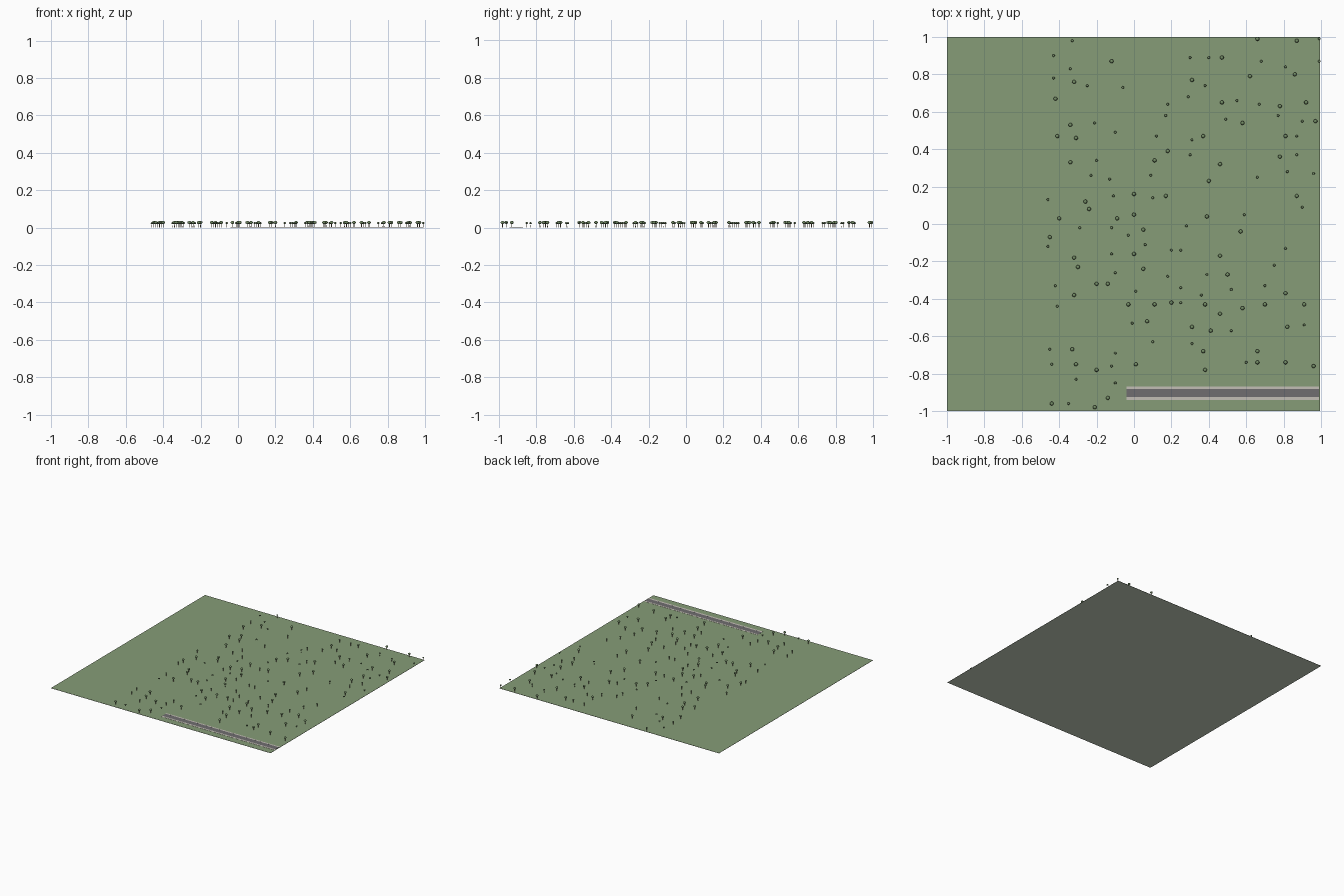
import bpy
import bmesh
import random
from mathutils import Matrix

random.seed(4)
if "Cube" in bpy.data.objects:
    bpy.data.objects.remove(bpy.data.objects["Cube"], do_unlink=True)


def material(name, colour):
    mat = bpy.data.materials.new(name)
    mat.use_nodes = True
    rgba = (*colour, 1)
    mat.diffuse_color = rgba
    mat.node_tree.nodes["Principled BSDF"].inputs["Base Color"].default_value = rgba
    return mat


grass = material("grass green", (0.24, 0.335, 0.186))
base = material("pale base", (0.58, 0.66, 0.53))
asphalt = material("asphalt grey", (0.16, 0.155, 0.16))
concrete = material("pavement grey", (0.55, 0.52, 0.47))
leaves = material("leaf green", (0.17, 0.26, 0.13))
bark = material("bark brown", (0.27, 0.2, 0.14))


def finish(bm, name, mats):
    mesh = bpy.data.meshes.new(name)
    bm.to_mesh(mesh)
    bm.free()
    for mat in mats:
        mesh.materials.append(mat)
    return mesh


def place(name, mesh):
    obj = bpy.data.objects.new(name, mesh)
    bpy.context.collection.objects.link(obj)
    return obj


def slab(name, x0, x1, y0, y1, z0, z1, mat):
    """Flat box between the given limits."""
    bm = bmesh.new()
    centre = Matrix.Translation(((x0 + x1) / 2, (y0 + y1) / 2, (z0 + z1) / 2))
    size = Matrix.Diagonal((x1 - x0, y1 - y0, z1 - z0, 1))
    bmesh.ops.create_cube(bm, size=1, matrix=centre @ size)
    return place(name, finish(bm, name, [mat]))


def tree_mesh(name, radius, middle):
    """Rounded crown on a short tapered trunk."""
    bm = bmesh.new()
    bmesh.ops.create_cone(bm, cap_ends=True, segments=6, radius1=radius * 0.2,
                          radius2=radius * 0.15, depth=middle,
                          matrix=Matrix.Translation((0, 0, middle / 2)))
    trunk_faces = set(bm.faces)
    crown = Matrix.Translation((0, 0, middle)) @ Matrix.Diagonal((1, 1, 0.75, 1))
    bmesh.ops.create_icosphere(bm, subdivisions=2, radius=radius, matrix=crown)
    for face in bm.faces:
        face.material_index = 1 if face in trunk_faces else 0
        face.smooth = face not in trunk_faces
    return finish(bm, name, [leaves, bark])


# Pale base sheet under the grass, showing along the front edge
slab("base", -1, 0.995, -1, 1, 0, 0.001, base)
slab("ground", -1, 0.995, -0.996, 1, 0.001, 0.0016, grass)

# Road with a pavement on each side
slab("road", -0.04, 0.99, -0.926, -0.882, 0.001, 0.0024, asphalt)
slab("pavement_back", -0.04, 0.99, -0.882, -0.87, 0.001, 0.0026, concrete)
slab("pavement_front", -0.04, 0.99, -0.941, -0.926, 0.001, 0.0026, concrete)

# Tree positions in hundredths of a unit
large_trees = [
    (-42, 67), (-41, 47), (-32, 76), (-34, 53), (-31, 46), (-34, 33), (-26, 12),
    (-24, 8), (-40, 3), (-45, -7), (-32, -18), (-30, -23), (-32, -38), (-20, -32),
    (-14, -32), (-33, -67), (-31, -75), (-20, -78), (-44, -96), (-21, -98),
    (-14, -93), (-12, 87), (0, 16), (0, 5), (5, -3), (0, -16), (5, -24), (-3, -43),
    (11, 34), (17, 15), (18, 39), (31, 77), (47, 89), (47, 65), (37, 47), (46, 32),
    (40, 23), (39, 4), (58, 54), (62, 79), (66, 99), (57, -4), (46, -17), (50, -27),
    (38, -43), (20, -42), (46, -48), (31, -55), (41, -57), (58, -45), (37, -68),
    (38, -78), (66, -68), (81, -37), (82, -55), (86, 80), (78, 63), (92, 65),
    (97, 55), (81, 47), (78, 36), (87, 15), (81, -74), (1, -75), (7, -52),
    (11, -43), (-9, 3), (66, -74), (70, -43), (91, -43), (96, -76), (87, 98)]
small_trees = [
    (-43, 90), (-34, 83), (-33, 98), (-43, 78), (-25, 74), (-6, 73), (-21, 54),
    (-10, 49), (-20, 34), (-23, 26), (-13, 24), (-11, 15), (-46, 13), (-12, -2),
    (-29, -2), (-46, -12), (-3, -6), (-12, -16), (-10, -26), (-42, -33), (-41, -44),
    (-45, -67), (-44, -75), (-10, -69), (-12, -76), (-31, -83), (-10, -85),
    (-35, -96), (-1, -53), (1, -36), (6, -11), (9, 26), (10, 14), (12, 47),
    (17, 58), (18, 64), (29, 68), (30, 89), (40, 89), (38, 74), (55, 66), (67, 64),
    (68, 87), (49, 56), (31, 45), (30, 37), (28, -1), (20, -14), (25, -14),
    (18, -28), (25, -34), (39, -27), (36, -38), (52, -35), (59, 5), (66, 25),
    (82, 28), (87, 37), (90, 55), (77, 58), (81, 84), (99, 99), (99, 87), (96, 27),
    (90, 9), (81, -13), (75, -22), (70, -33), (91, -54), (52, -57), (31, -64),
    (10, -63), (60, -74), (25, -42), (87, 47)]

for name, spots, radius, middle in (("large_tree", large_trees, 0.0105, 0.026),
                                    ("small_tree", small_trees, 0.007, 0.023)):
    mesh = tree_mesh(name, radius, middle)
    for x, y in spots:
        tree = place(name, mesh)
        tree.location = (min(x / 100, 1 - radius), min(y / 100, 1 - radius), 0.001)
        tree.rotation_euler.z = random.uniform(0, 6)
